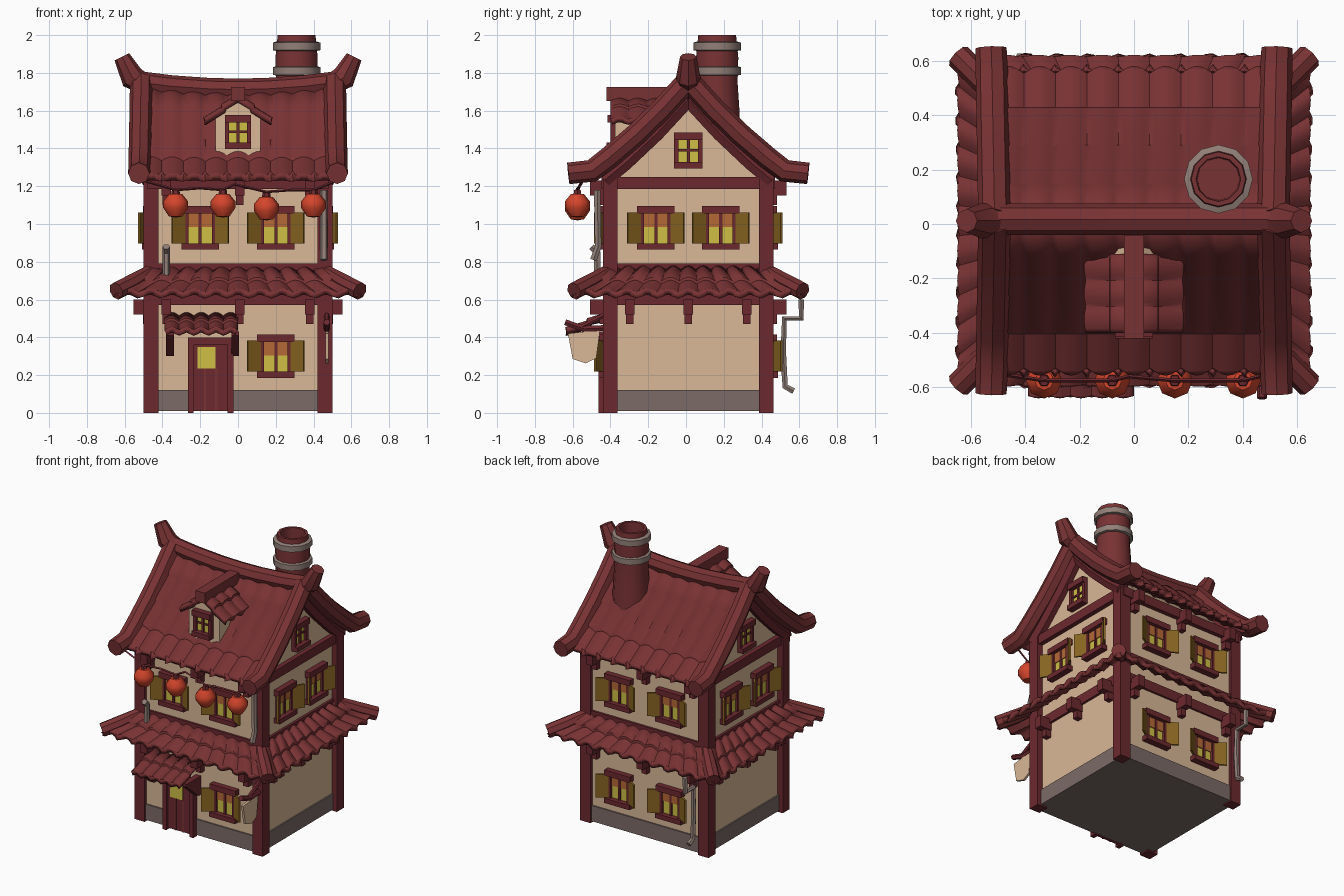
import bpy, bmesh, math
from mathutils import Vector

if "Cube" in bpy.data.objects:
    bpy.data.objects.remove(bpy.data.objects["Cube"])

def mat(name, r, g, b):
    m = bpy.data.materials.new(name)
    m.diffuse_color = (r, g, b, 1)
    m.use_nodes = True
    m.node_tree.nodes["Principled BSDF"].inputs["Base Color"].default_value = m.diffuse_color
    return m

ROOF = mat("roof red", 0.19, 0.032, 0.034)
WOOD = mat("timber red", 0.15, 0.022, 0.028)
WALL = mat("plaster", 0.70, 0.48, 0.31)
STONE = mat("stone grey", 0.20, 0.145, 0.135)
PIPE = mat("pipe grey", 0.29, 0.215, 0.19)
GLASS = mat("window yellow", 0.62, 0.52, 0.06)
GOLD = mat("shutter gold", 0.24, 0.125, 0.015)
CURTAIN = mat("curtain orange", 0.46, 0.14, 0.035)
LANTERN = mat("lantern red", 0.66, 0.06, 0.025)
CY = 0.012  # depth centre of the house

def add(name, me, m, smooth=False):
    ob = bpy.data.objects.new(name, me)
    bpy.context.collection.objects.link(ob)
    me.materials.clear()
    me.materials.append(m)
    if smooth:
        bpy.ops.object.select_all(action='DESELECT')
        bpy.context.view_layer.objects.active = ob
        ob.select_set(True)
        bpy.ops.object.shade_smooth_by_angle(angle=math.radians(40))
    return ob

def prism(name, poly, lo, hi, m, f):
    """Extrude a 2D polygon from lo to hi; f(p, q, t) maps to the world."""
    bm = bmesh.new()
    a, b = [[bm.verts.new(f(p, q, t)) for p, q in poly] for t in (lo, hi)]
    n = len(poly)
    bm.faces.new(a)
    bm.faces.new(b)
    for i in range(n):
        bm.faces.new((a[i], a[(i + 1) % n], b[(i + 1) % n], b[i]))
    bmesh.ops.recalc_face_normals(bm, faces=bm.faces)
    me = bpy.data.meshes.new(name)
    bm.to_mesh(me)
    return add(name, me, m)

# facade frames: a = along the wall, d = outward from the wall, z = up
FACES = {
    "front": lambda a, d, z: (a, CY - 0.43 - d, z),
    "back": lambda a, d, z: (-a, CY + 0.43 + d, z),
    "right": lambda a, d, z: (0.462 + d, CY + a, z),
    "left": lambda a, d, z: (-0.462 - d, CY - a, z)}
WORLD = lambda x, y, z: (x, y, z)
ALONG_X = lambda y, z, x: (x, y, z)
ALONG_Y = lambda x, z, y: (x, y, z)

def box(name, a0, a1, d0, d1, z0, z1, m, f=WORLD):
    return prism(name, [(a0, d0), (a1, d0), (a1, d1), (a0, d1)], z0, z1, m, f)

def tube(name, pts, r, m, res=2, radii=None):
    cu = bpy.data.curves.new(name, 'CURVE')
    cu.dimensions = '3D'
    cu.bevel_depth, cu.bevel_resolution, cu.use_fill_caps = r, res, True
    sp = cu.splines.new('POLY')
    sp.points.add(len(pts) - 1)
    for i, p in enumerate(pts):
        sp.points[i].co = (*p, 1)
        sp.points[i].radius = radii[i] if radii else 1
    tmp = bpy.data.objects.new(name + "_path", cu)
    bpy.context.collection.objects.link(tmp)
    bpy.context.view_layer.update()
    me = bpy.data.meshes.new_from_object(tmp.evaluated_get(bpy.context.evaluated_depsgraph_get()))
    bpy.data.objects.remove(tmp)
    return add(name, me, m, True)

def lathe(name, prof, x, y, m, n=10):
    bm = bmesh.new()
    rings = [[bm.verts.new((x + r * math.cos(i * math.tau / n), y + r * math.sin(i * math.tau / n), z))
              for i in range(n)] for r, z in prof]
    for a, b in zip(rings, rings[1:]):
        for i in range(n):
            bm.faces.new((a[i], a[(i + 1) % n], b[(i + 1) % n], b[i]))
    bmesh.ops.remove_doubles(bm, verts=bm.verts, dist=1e-5)
    bmesh.ops.recalc_face_normals(bm, faces=bm.faces)
    me = bpy.data.meshes.new(name)
    bm.to_mesh(me)
    return add(name, me, m, True)

def tiles(name, P, cols, rows, bump=0.022, step=0.012, thick=0.035):
    """Rows of rounded tiles on the surface P(u, v); v runs down the slope."""
    us = [i / (cols * 6) for i in range(cols * 6 + 1)]
    vs = [(k + t, t) for k in range(rows) for t in (0.0, 0.97)] + [(rows, 1)]
    bm = bmesh.new()
    grid = []
    for v, t in vs:
        row = []
        for u in us:
            h = abs(math.sin(math.pi * u * cols))
            p = Vector(P(u, v / rows + (0.05 * (h - 0.5) if v == rows else 0)))
            p.z += bump * h + step * t
            row.append(bm.verts.new(p))
        grid.append(row)
    for a, b in zip(grid, grid[1:]):
        for i in range(len(us) - 1):
            bm.faces.new((a[i], a[i + 1], b[i + 1], b[i]))
    bmesh.ops.recalc_face_normals(bm, faces=bm.faces)
    if sum(f.normal.z for f in bm.faces) < 0:
        bmesh.ops.reverse_faces(bm, faces=bm.faces)
    me = bpy.data.meshes.new(name)
    bm.to_mesh(me)
    ob = add(name, me, ROOF, True)
    s = ob.modifiers.new("thickness", 'SOLIDIFY')
    s.thickness, s.offset = thick, -1

# walls, stone base, corner posts and beams
prism("house_walls", [(CY - .43, .1), (CY + .43, .1), (CY + .43, 1.24), (CY, 1.66), (CY - .43, 1.24)],
      -0.46, 0.46, WALL, ALONG_X)
box("stone_base", -0.47, 0.47, CY - .44, CY + .44, 0.01, 0.12, STONE)
for sx in (-1, 1):
    for sy in (-1, 1):
        box("corner_post", sx * .42, sx * .5, CY + sy * .375, CY + sy * .452, 0, 1.25, WOOD)
for f, w in (("front", .48), ("back", .48), ("left", .45), ("right", .45)):
    F = FACES[f]
    box("lower_beam", -w, w, -.03, .015, .57, .64, WOOD, F)
    box("upper_sill_beam", -w, w, -.03, .015, .74, .79, WOOD, F)
    box("upper_beam", -w, w, -.03, .03, 1.185, 1.25, WOOD, F)
    for a in (-.31, 0, .31) if w < .47 else (-.38, 0.01, .38):
        levels = (.58, 1.21) if w > .47 else (.58,)
        for z in levels:  # stepped brackets under the eaves
            box("bracket", a - .025, a + .025, -.02, .09, z - .06, z + .02, WOOD, F)
            box("bracket_foot", a - .02, a + .02, -.02, .04, z - .11, z - .05, WOOD, F)

# windows with curtains and open shutters
def window(f, a, z, shutters=True, w=.08, h=.09, d=0):
    F = lambda p, q, r: FACES[f](p + a, q + d, r + z)
    box("window_glass", -w, w, 0, .008, -h, h, GLASS, F)
    for s in (-1, 1):
        box("window_jamb", s * (w - .018), s * (w + .005), 0, .025, -h, h, WOOD, F)
    box("window_mullion", -.008, .008, 0, .018, -h, h, WOOD, F)
    e = .02 if shutters else .005
    box("window_header", -w - e, w + e, 0, .04, h - .015, h + .025, WOOD, F)
    box("window_sill", -w - e, w + e, 0, .045, -h - .025, -h + .008, WOOD, F)
    if shutters:
        box("curtain", -w + .015, w - .015, 0, .014, .005, h, CURTAIN, F)
        for s in (-1, 1):
            prism("shutter", [(s * .07, .02), (s * .147, .068), (s * .153, .058), (s * .078, .01)],
                  -.082, .082, GOLD, F)
    else:
        box("window_crossbar", -w, w, 0, .016, -.006, .006, WOOD, F)

for f in FACES:
    for a in (-.2, .2) if f in ("front", "back") else (-.172, .172):
        window(f, a, .98)
window("front", .2, .3)
for a in (-.2, .2):
    window("back", a, .3)
for f in ("left", "right"):
    window(f, 0, 1.39, False, .07, .07)

# main roof: two sagging tiled slopes
def roof_z(v):
    return 1.745 - .64 * v + .13 * v * v

for s in (-1, 1):
    tiles("main_roof_slope", lambda u, v, s=s: (
        -.52 + 1.04 * u, CY + s * .555 * v,
        roof_z(v) - .03 * (1 - (2 * u - 1) ** 2) * (1 - v)), 9, 4)
    for sx in (-1, 1):  # rolled verge and the trim board below it
        path = [(sx * (.512 + .01 * v), CY + s * .555 * v, roof_z(v) + .015) for v in (0, .25, .5, .75, .92)]
        tube("verge_roll", path + [(sx * .525, CY + s * .635, 1.268)], .06, ROOF, 2, [1, 1, 1, 1, 1, .95])
        tube("gable_trim", [(sx * .475, CY + s * .555 * v, roof_z(v) - .085) for v in (0, .3, .6, .8)],
             .045, WOOD, 1)
tube("ridge_roll", [(x, CY + .005, 1.712 + .035 * (x / .5) ** 2) for x in (-.54, -.35, -.15, .0, .15, .35, .54)],
     .058, ROOF)
for sx in (-1, 1):
    tube("ridge_horn", [(sx * .49, CY, 1.735), (sx * .56, CY, 1.775), (sx * .615, CY, 1.885)], .062, ROOF, 2,
         [.9, 1.05, .7])

# skirt roof around the middle
TOP, LOW = (.47, .43), (.645, .605)
ring = lambda k: [Vector((i * k[0], CY + j * k[1], 0)) for i, j in ((-1, -1), (1, -1), (1, 1), (-1, 1))]
t4, l4 = ring(TOP), ring(LOW)
for i in range(4):
    j = (i + 1) % 4
    def P(u, v, i=i, j=j):
        p = t4[i].lerp(t4[j], u).lerp(l4[i].lerp(l4[j], u), v)
        p.z = .765 - .19 * v + .05 * v * v
        return p
    tiles("skirt_roof_side", P, 11, 2, .02, .014)
    c, e = t4[i], l4[i]
    tube("skirt_hip_roll", [(*c.xy, .745), (*c.lerp(e, .5).xy, .69), (*c.lerp(e, 1.0).xy, .645)],
         .048, ROOF, 2, [.8, 1, 1])

# dormer
prism("dormer_body", [(-.12, 1.33), (.12, 1.33), (.12, 1.57), (0, 1.66), (-.12, 1.57)], -.375, -.08, WALL, ALONG_Y)
window("front", 0, 1.488, False, .065, .065, -.043)
for s in (-1, 1):
    tiles("dormer_roof", lambda u, v, s=s: (s * .18 * v, -.4 + .29 * u, 1.675 - .135 * v), 3, 2, .014, .012, .03)
box("dormer_ridge", -.036, .036, -.42, -.04, 1.65, 1.725, ROOF)

# chimney with two stone bands
lathe("chimney", [(.125, 1.42), (.118, 1.6), (.108, 1.75), (.112, 1.88), (.1, 2), (.082, 2), (.078, 1.86), (0, 1.86)],
      .31, .165, ROOF, 12)
for z, r in ((1.81, .126), (1.94, .126)):
    lathe("chimney_band", [(.1, z - .025), (r, z - .02), (r, z + .02), (.1, z + .028)], .31, .165, PIPE, 12)

# door and its awning
F = FACES["front"]
prism("door", [(-.235, .01), (-.055, .01), (-.055, .36), (-.1, .385), (-.19, .385), (-.235, .36)], 0, .025, WOOD,
      lambda a, z, d: F(a, d, z))
for a in (-.25, -.04):
    box("door_jamb", a - .015, a + .015, 0, .045, 0, .37, WOOD, F)
box("door_lintel", -.265, -.025, 0, .045, .36, .4, WOOD, F)
for a in (-.175, -.115):
    box("door_plank_seam", a - .006, a + .006, .02, .03, .01, .235, ROOF, F)
box("door_window", -.215, -.12, .025, .031, .235, .35, GLASS, F)
tiles("awning", lambda u, v: (-.39 + .39 * u, -.42 - .215 * v, .515 - .09 * v), 5, 2, .018, .012, .03)
for a in (-.36, -.015):
    prism("awning_bracket", [(0, .3), (.03, .3), (.16, .41), (.16, .43), (0, .43)], a - .02, a + .02, WOOD,
          lambda d, z, t: F(t, d, z))

# hanging banner on the front right corner
prism("banner", [(-.625, .42), (-.455, .44), (-.475, .29), (-.53, .262), (-.6, .285)], .462, .478, WALL, ALONG_X)
tube("banner_rod", [(.47, -.41, .45), (.47, -.54, .445), (.47, -.64, .48)], .018, WOOD, 1)
tube("banner_brace", [(.47, -.43, .52), (.47, -.56, .45)], .014, WOOD, 1)

# lantern string
spots = ((-.33, 1.1), (-.08, 1.1), (.15, 1.085), (.4, 1.1))
tube("lantern_string", [(-.5, -.55, 1.23), (-.33, -.575, 1.18), (-.2, -.575, 1.19), (-.08, -.575, 1.18), (-.02, -.56, 1.21),
     (.15, -.575, 1.17), (.28, -.575, 1.18), (.4, -.575, 1.18), (.5, -.55, 1.22)], .007, WOOD, 0)
for x, z in spots:
    lathe("lantern", [(0, z - .066), (.035, z - .06), (.066, z - .015), (.066, z + .02), (.035, z + .058), (0, z + .062)],
          x, -.575, LANTERN, 8)
    lathe("lantern_cap", [(0, z + .085), (.02, z + .08), (.024, z + .054), (0, z + .05)], x, -.575, WOOD, 6)

# drain pipes
tube("front_left_pipe", [(-.38, -.5, .88), (-.38, -.47, .85), (-.38, -.47, .72)], .02, PIPE, 1)
tube("front_right_pipe", [(.455, -.47, 1.18), (.455, -.465, .88), (.455, -.49, .81)], .02, PIPE, 1)
tube("back_pipe", [(-.42, .61, .6), (-.42, .61, .5), (-.42, .52, .5), (-.42, .515, .3), (-.42, .525, .14),
     (-.42, .57, .115)], .018, PIPE, 1)
